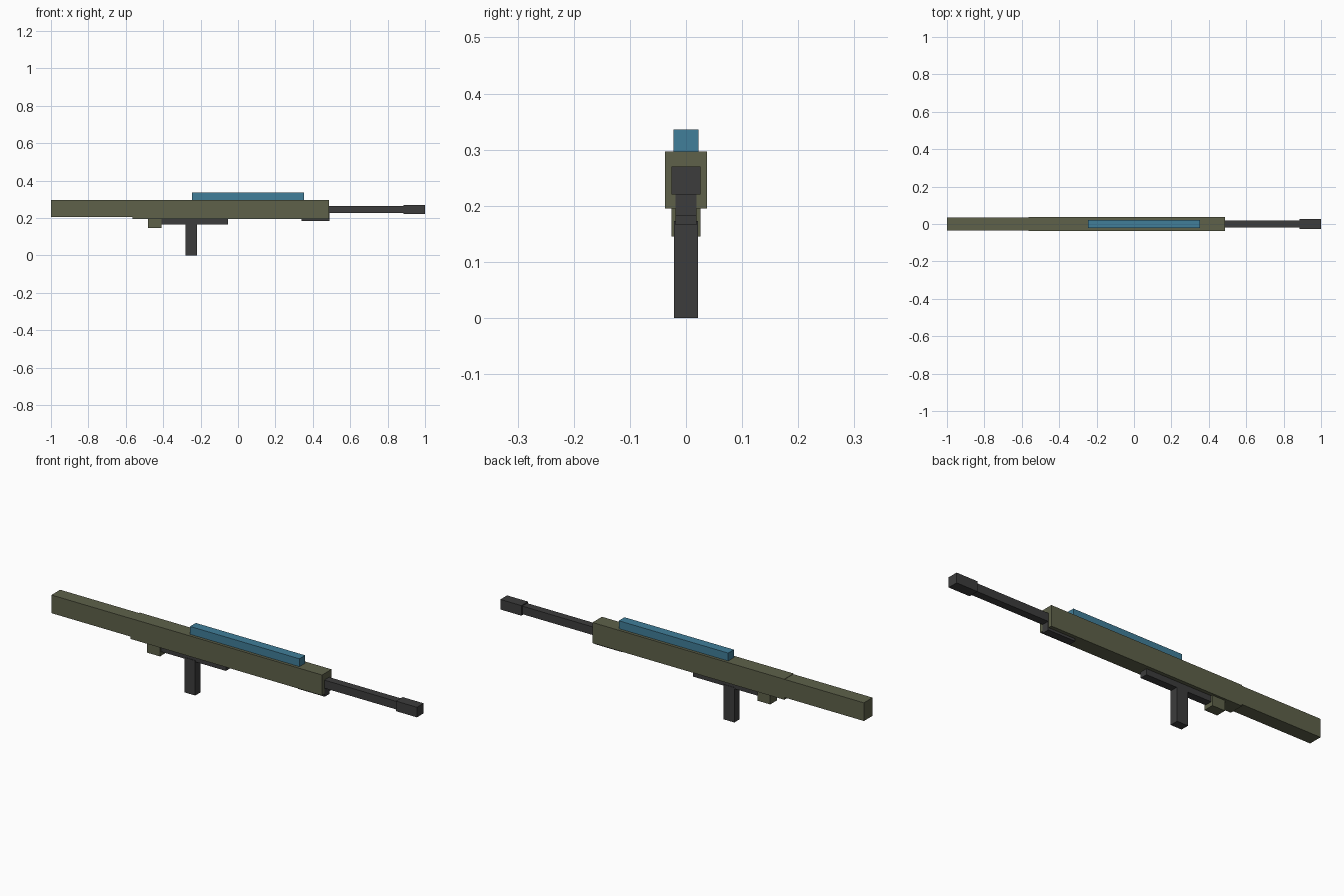
import bpy
import bmesh
from mathutils import Matrix, Vector

default = bpy.data.objects.get("Cube")
if default:
    bpy.data.objects.remove(default, do_unlink=True)


def material(name, colour):
    mat = bpy.data.materials.new(name)
    mat.use_nodes = True
    rgba = (*colour, 1.0)
    mat.diffuse_color = rgba
    bsdf = next(n for n in mat.node_tree.nodes if n.type == 'BSDF_PRINCIPLED')
    bsdf.inputs["Base Color"].default_value = rgba
    return mat


olive = material("olive", (0.112, 0.12, 0.068))
charcoal = material("charcoal", (0.046, 0.046, 0.046))
blue = material("steel blue", (0.052, 0.21, 0.32))


def box(name, x, half_width, z, mat):
    """Block spanning x and z ranges, centred on y = 0."""
    size = Vector((x[1] - x[0], 2 * half_width, z[1] - z[0]))
    centre = Vector((sum(x) / 2, 0, sum(z) / 2))
    bm = bmesh.new()
    bmesh.ops.create_cube(bm, size=1, matrix=Matrix.LocRotScale(None, None, size))
    mesh = bpy.data.meshes.new(name)
    bm.to_mesh(mesh)
    bm.free()
    mesh.materials.append(mat)
    obj = bpy.data.objects.new(name, mesh)
    obj.location = centre
    bpy.context.collection.objects.link(obj)
    return obj


# Main body and rear stock
box("body", (-0.565, 0.487), 0.037, (0.195, 0.297), olive)
box("stock", (-1.0, -0.56), 0.034, (0.205, 0.295), olive)
box("rear_block", (-0.48, -0.41), 0.026, (0.145, 0.2), olive)

# Sight rail on top
box("top_rail", (-0.247, 0.353), 0.0225, (0.29, 0.336), blue)

# Barrel, muzzle and the rest beneath the barrel
box("barrel", (0.45, 0.89), 0.019, (0.225, 0.265), charcoal)
box("muzzle", (0.885, 1.0), 0.026, (0.22, 0.27), charcoal)
box("barrel_rest", (0.34, 0.489), 0.019, (0.183, 0.225), charcoal)

# Grip and its mounting plate
box("grip_plate", (-0.41, -0.053), 0.019, (0.166, 0.2), charcoal)
box("grip", (-0.28, -0.22), 0.021, (0.0, 0.173), charcoal)
